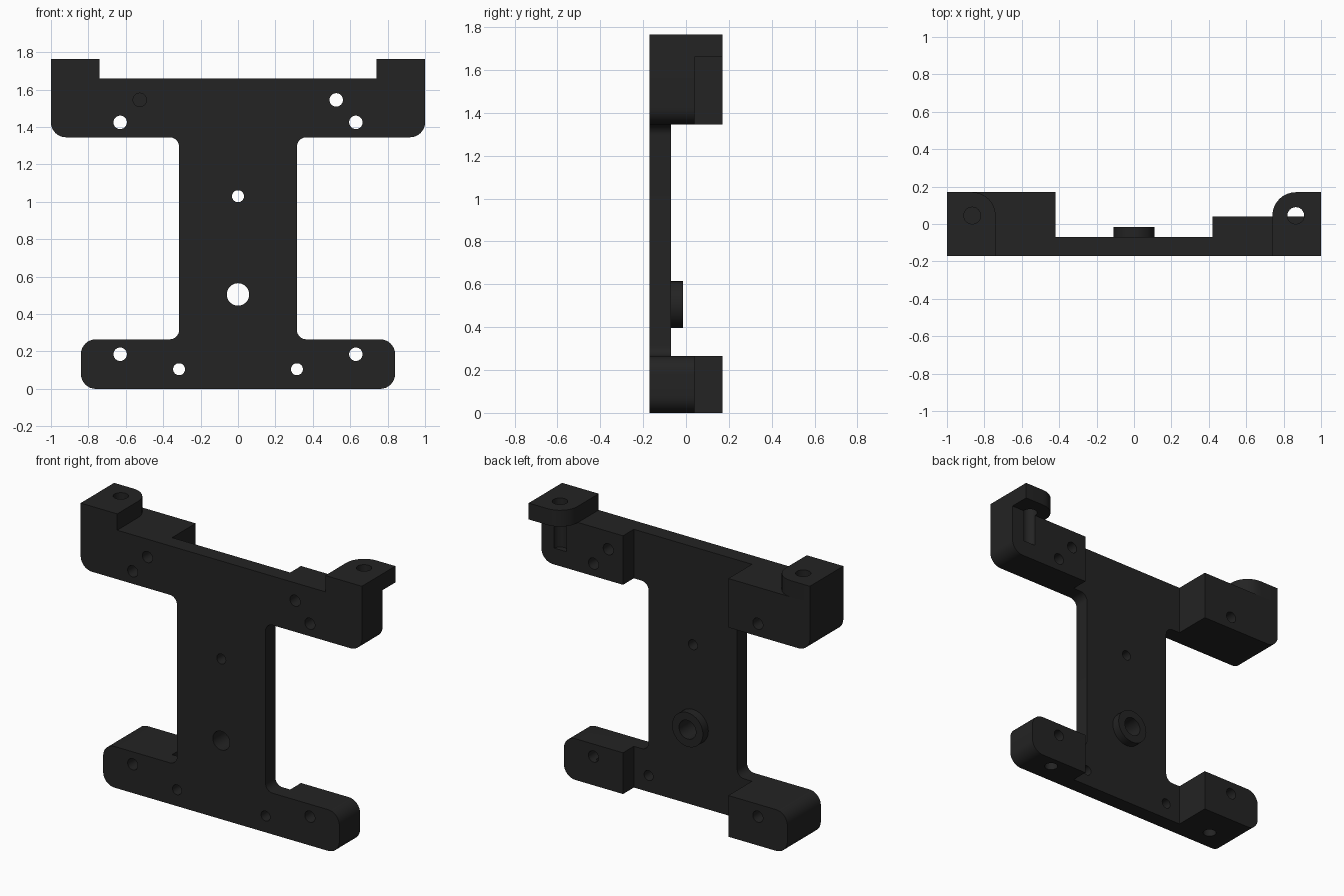
import bpy, bmesh, math
from mathutils import Vector, Matrix

if "Cube" in bpy.data.objects:
    bpy.data.objects.remove(bpy.data.objects["Cube"])

black = bpy.data.materials.new("matte black")
black.diffuse_color = (0.017, 0.017, 0.017, 1)
black.use_nodes = True
black.node_tree.nodes["Principled BSDF"].inputs["Base Color"].default_value = black.diffuse_color

FRONT, FACE, THIN, BACK = -0.17, -0.07, 0.04, 0.17   # depth levels along y
ARM_Z, TOP_Z, TAB_Z = 1.345, 1.66, 1.765


def rounded(corners, seg=8):
    """Turn (u, v, radius) corners into an outline with arcs."""
    out = []
    for i, (u, v, r) in enumerate(corners):
        p = Vector((u, v))
        if not r:
            out.append(p)
            continue
        a = (Vector(corners[i - 1][:2]) - p).normalized()
        b = (Vector(corners[(i + 1) % len(corners)][:2]) - p).normalized()
        c = p + (a + b) * r                       # all corners are square
        for k in range(seg + 1):
            t = k / seg * math.pi / 2
            out.append(c - b * r * math.cos(t) - a * r * math.sin(t))
    return out


def prism(name, corners, lo, hi, axis):
    """Extrude an outline along y (outline in x, z) or z (outline in x, y)."""
    place = (lambda p, d: (p.x, d, p.y)) if axis == "y" else (lambda p, d: (p.x, p.y, d))
    bm = bmesh.new()
    pts = rounded(corners)
    face = bm.faces.new([bm.verts.new(place(p, lo)) for p in pts])
    new = bmesh.ops.extrude_face_region(bm, geom=[face])["geom"]
    move = (0, hi - lo, 0) if axis == "y" else (0, 0, hi - lo)
    bmesh.ops.translate(bm, vec=move, verts=[g for g in new if isinstance(g, bmesh.types.BMVert)])
    return finish(name, bm)


def cylinder(name, center, r, lo, hi, axis):
    """Round bar along y (center is x, z) or z (center is x, y)."""
    bm = bmesh.new()
    bmesh.ops.create_cone(bm, cap_ends=True, segments=32, radius1=r, radius2=r, depth=hi - lo)
    mid = (lo + hi) / 2
    if axis == "y":
        bm.transform(Matrix.Translation((center[0], mid, center[1])) @ Matrix.Rotation(math.pi / 2, 4, "X"))
    else:
        bm.transform(Matrix.Translation((center[0], center[1], mid)))
    return finish(name, bm)


def finish(name, bm):
    bmesh.ops.recalc_face_normals(bm, faces=bm.faces[:])
    me = bpy.data.meshes.new(name)
    bm.to_mesh(me)
    bm.free()
    me.materials.append(black)
    ob = bpy.data.objects.new(name, me)
    bpy.context.collection.objects.link(ob)
    return ob


def combine(tool, operation):
    """Apply a boolean to the bracket and discard the tool."""
    mod = bracket.modifiers.new("shape", "BOOLEAN")
    mod.object, mod.operation, mod.solver = tool, operation, "EXACT"
    bpy.context.view_layer.objects.active = bracket
    bpy.ops.object.modifier_apply(modifier=mod.name)
    bpy.data.objects.remove(tool)


# Front plate: wide top bar, central web, bottom bar
half = [(0.84, 0, 0.08), (0.84, 0.265, 0.08), (0.315, 0.265, 0.05),
        (0.315, ARM_Z, 0.05), (1, ARM_Z, 0.08), (1, TOP_Z, 0)]
bracket = prism("bracket", half + [(-x, z, r) for x, z, r in reversed(half)], FRONT, FACE, "y")

for s, depth in ((-1, BACK), (1, THIN)):
    # Thick pads behind the arms, deeper on the left
    combine(prism("upper_pad", [(0.42 * s, ARM_Z, 0), (s, ARM_Z, 0.08), (s, TOP_Z, 0), (0.42 * s, TOP_Z, 0)],
                  FACE, depth, "y"), "UNION")
    combine(prism("lower_pad", [(0.42 * s, 0, 0), (0.84 * s, 0, 0.08), (0.84 * s, 0.265, 0.08), (0.42 * s, 0.265, 0)],
                  FACE, depth, "y"), "UNION")
    # Top tabs with one rounded rear corner
    combine(prism("tab", [(0.74 * s, FRONT, 0), (s, FRONT, 0), (s, BACK, 0), (0.74 * s, BACK, 0.125)],
                  TOP_Z, TAB_Z, "z"), "UNION")

# Raised ring on the back of the web
combine(cylinder("ring", (0, 0.505), 0.11, FACE - 0.03, -0.015, "y"), "UNION")

# Holes through the web
for z, r in ((1.03, 0.032), (0.505, 0.06)):
    combine(cylinder("web_hole", (0, z), r, -0.3, 0.3, "y"), "DIFFERENCE")

for s in (-1, 1):
    # Screw holes from front to back
    for x, z, r in ((0.63, 1.425, 0.036), (0.63, 0.185, 0.036), (0.315, 0.105, 0.032)):
        combine(cylinder("screw_hole", (x * s, z), r, -0.3, 0.3, "y"), "DIFFERENCE")
    # Front hole, blind in the deep pad
    combine(cylinder("pin_hole", (0.525 * s, 1.545), 0.036, -0.3, 0.05, "y"), "DIFFERENCE")
    # Upright holes in the tabs and under the feet
    combine(cylinder("tab_hole", (0.865 * s, 0.045), 0.045, 1.45, 1.9, "z"), "DIFFERENCE")
    combine(cylinder("foot_hole", (0.63 * s, -0.035), 0.04, -0.1, 0.15, "z"), "DIFFERENCE")

bpy.ops.object.select_all(action="DESELECT")
bracket.select_set(True)
bpy.context.view_layer.objects.active = bracket
bpy.ops.object.shade_smooth_by_angle(angle=math.radians(30))
